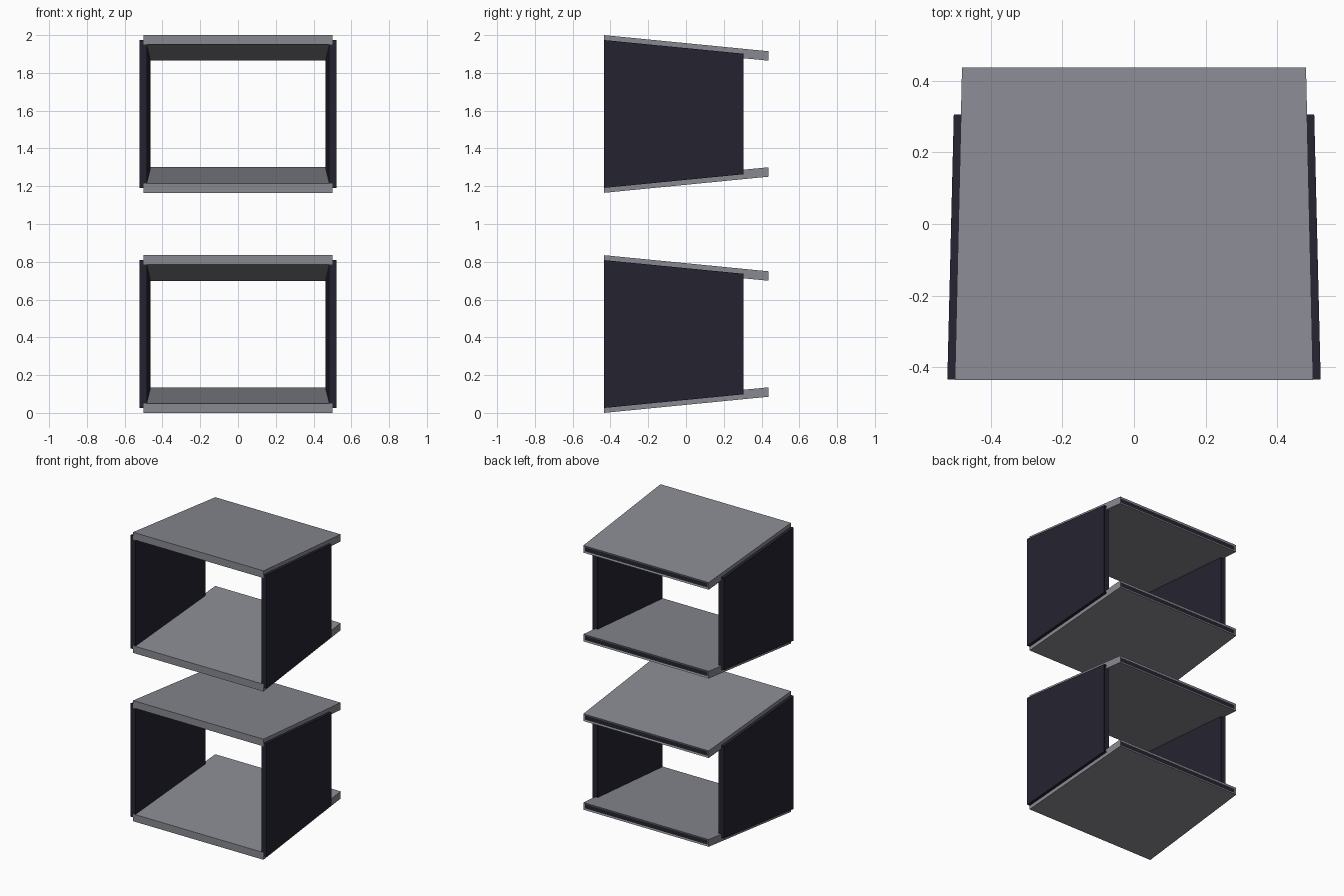
import bpy, bmesh

if "Cube" in bpy.data.objects:
    bpy.data.objects.remove(bpy.data.objects["Cube"])


def material(name, rgb):
    m = bpy.data.materials.new(name)
    m.diffuse_color = (*rgb, 1)
    m.use_nodes = True
    m.node_tree.nodes["Principled BSDF"].inputs["Base Color"].default_value = m.diffuse_color
    return m


GREY = material("panel grey", (0.25, 0.255, 0.285))
DARK = material("dark navy", (0.018, 0.017, 0.030))

FRONT, SLOPE, THICK = -0.435, 0.098, 0.05
UNIT_HEIGHT, UNIT_STEP = 0.835, 1.165


def panel(name, front, back, mats, slot):
    """Loft a slab from a front quad to a back quad; add a slot to the back edge."""
    bm = bmesh.new()
    a = [bm.verts.new(p) for p in front]
    b = [bm.verts.new(p) for p in back]
    bm.faces.new(a)
    rear = bm.faces.new(b[::-1])
    for i in range(4):
        j = (i + 1) % 4
        bm.faces.new((a[j], a[i], b[i], b[j]))
    bmesh.ops.recalc_face_normals(bm, faces=bm.faces[:])
    # Recessed dark slot along the back edge
    bmesh.ops.inset_individual(bm, faces=[rear], thickness=slot, depth=-0.004)
    rear.material_index = len(mats) - 1
    me = bpy.data.meshes.new(name)
    bm.to_mesh(me)
    bm.free()
    ob = bpy.data.objects.new(name, me)
    bpy.context.collection.objects.link(ob)
    for m in mats:
        me.materials.append(m)
    return ob


def shelf(name, base, top):
    """Sloping shelf panel, converging towards the back."""
    def z(y, t):
        h = SLOPE * (y - FRONT) + t
        return base + (UNIT_HEIGHT - h if top else h)

    def quad(w, y):
        return [(x, y, z(y, t)) for x, t in
                ((-w, 0), (w, 0), (w, THICK), (-w, THICK))]
    panel(name, quad(0.50, FRONT), quad(0.48, 0.437), (GREY, DARK), 0.015)


def side(name, base, sign):
    """Upright side panel, overlapping half of each shelf's thickness."""
    def quad(inner, outer, y):
        lo = SLOPE * (y - FRONT) + 0.026
        hi = UNIT_HEIGHT - lo
        return [(sign * x, y, base + z) for x, z in
                ((inner, lo), (outer, lo), (outer, hi), (inner, hi))]
    panel(name, quad(0.482, 0.521, FRONT + 0.001), quad(0.464, 0.503, 0.305),
          (DARK,), 0.012)


# Two stacked open units
for level, base in (("lower", 0), ("upper", UNIT_STEP)):
    shelf(level + "_bottom_panel", base, False)
    shelf(level + "_top_panel", base, True)
    side(level + "_left_side", base, -1)
    side(level + "_right_side", base, 1)
